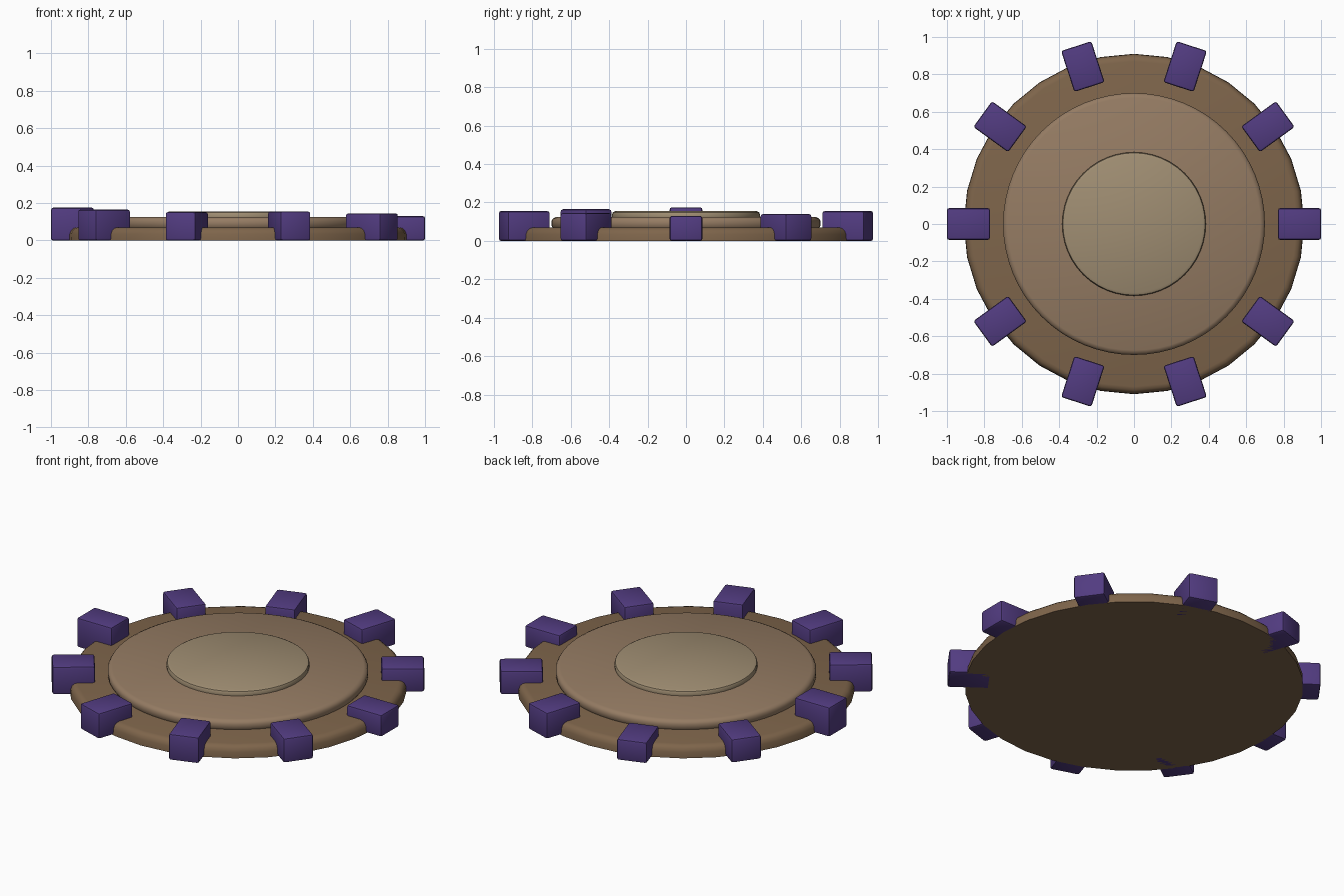
import bpy, bmesh, math
from mathutils import Matrix

if "Cube" in bpy.data.objects:
    bpy.data.objects.remove(bpy.data.objects["Cube"])


def material(name, rgb):
    m = bpy.data.materials.new(name)
    m.diffuse_color = (*rgb, 1)
    m.use_nodes = True
    m.node_tree.nodes["Principled BSDF"].inputs["Base Color"].default_value = m.diffuse_color
    return m


def finish(name, bm, mat, smooth):
    bmesh.ops.recalc_face_normals(bm, faces=bm.faces)
    mesh = bpy.data.meshes.new(name)
    bm.to_mesh(mesh)
    bm.free()
    mesh.materials.append(mat)
    ob = bpy.data.objects.new(name, mesh)
    bpy.context.collection.objects.link(ob)
    bpy.ops.object.select_all(action='DESELECT')
    ob.select_set(True)
    bpy.context.view_layer.objects.active = ob
    if smooth:
        bpy.ops.object.shade_smooth_by_angle(angle=math.radians(35))
    return ob


def disc(name, profile, sides, mat):
    """Turn an (r, z) profile into a solid capped disc."""
    bm = bmesh.new()
    rings = [[bm.verts.new((r * math.cos(math.tau * i / sides),
                            r * math.sin(math.tau * i / sides), z))
              for i in range(sides)] for r, z in profile]
    for a, b in zip(rings, rings[1:]):
        for i in range(sides):
            j = (i + 1) % sides
            bm.faces.new((a[i], a[j], b[j], b[i]))
    bm.faces.new(rings[0][::-1])
    bm.faces.new(rings[-1])
    return finish(name, bm, mat, True)


def block(name, angle, height, mat):
    """Bevelled block sitting radially on the rim."""
    bm = bmesh.new()
    bmesh.ops.create_cube(bm, size=1)
    bmesh.ops.scale(bm, vec=(0.23, 0.17, height), verts=bm.verts)
    bmesh.ops.bevel(bm, geom=bm.edges[:], offset=0.012, segments=2,
                    profile=0.5, affect='EDGES')
    bmesh.ops.translate(bm, vec=(0.885, 0, height / 2), verts=bm.verts)
    bmesh.ops.rotate(bm, cent=(0, 0, 0), verts=bm.verts,
                     matrix=Matrix.Rotation(angle, 3, 'Z'))
    return finish(name, bm, mat, True)


dark = material("dark_earth", (0.21, 0.13, 0.07))
mid = material("mid_earth", (0.30, 0.20, 0.125))
pale = material("pale_earth", (0.35, 0.27, 0.17))
purple = material("purple_stone", (0.085, 0.045, 0.22))

# Three stacked discs
disc("base_disc", [(0.91, 0), (0.908, 0.035), (0.9, 0.054),
                   (0.888, 0.065), (0.87, 0.07)], 32, dark)
disc("middle_disc", [(0.68, 0.062), (0.692, 0.067), (0.7, 0.08), (0.7, 0.104),
                     (0.692, 0.117), (0.675, 0.125)], 64, mid)
disc("centre_disc", [(0.38, 0.11), (0.384, 0.118), (0.384, 0.14),
                     (0.38, 0.149), (0.367, 0.155)], 48, pale)

# Ring of rim blocks with uneven heights
heights = [0.13, 0.14, 0.155, 0.125, 0.14, 0.175, 0.165, 0.152, 0.155, 0.145]
for i, h in enumerate(heights):
    block(f"rim_block_{i + 1}", math.tau * i / len(heights), h, purple)
